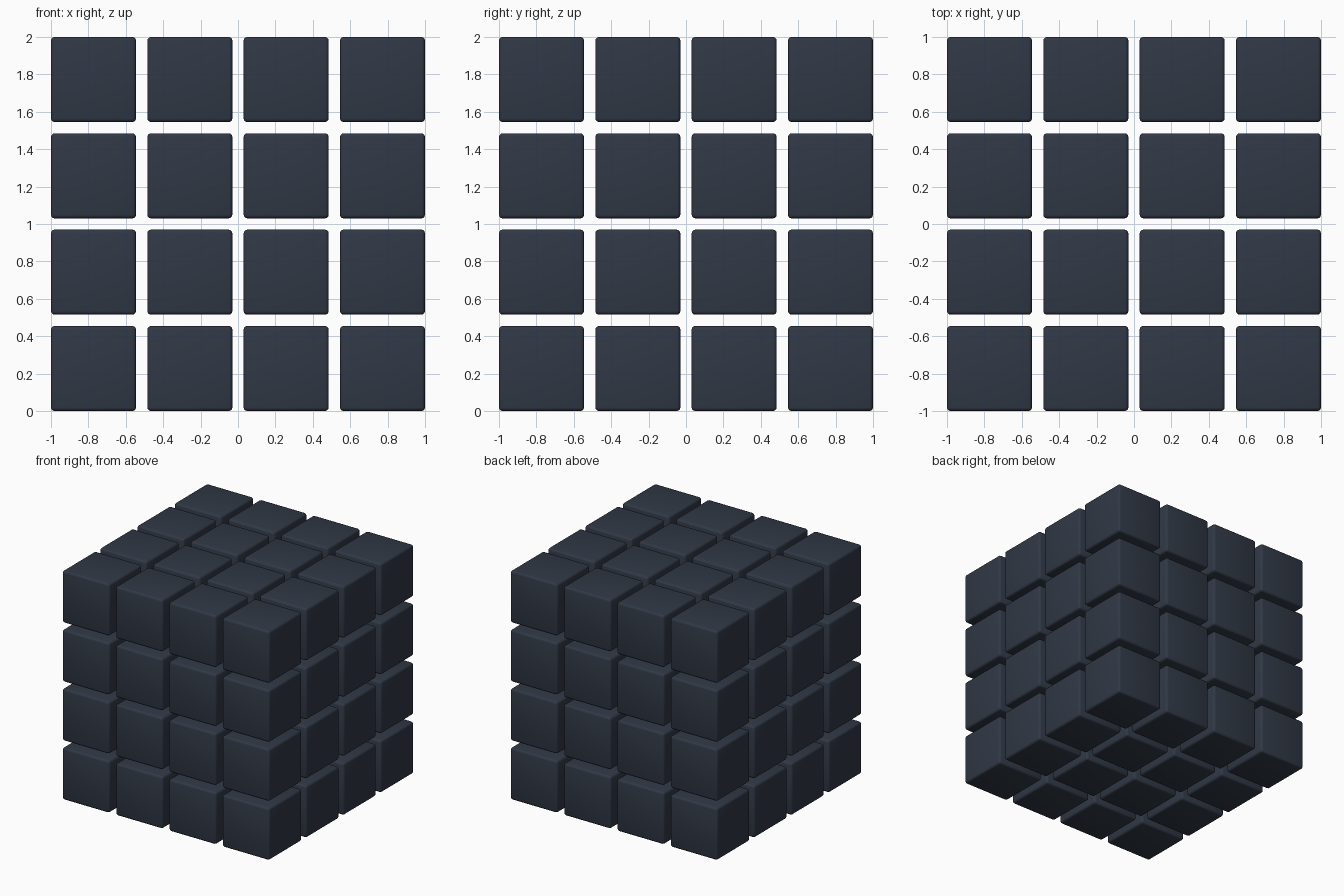
import bpy
import math

if "Cube" in bpy.data.objects:
    bpy.data.objects.remove(bpy.data.objects["Cube"])

COUNT = 4
SIZE = 0.455
PITCH = (2.0 - SIZE) / (COUNT - 1)

# Dark slate material
slate = bpy.data.materials.new("dark_slate")
slate.diffuse_color = (0.03, 0.04, 0.06, 1.0)
slate.use_nodes = True
slate.node_tree.nodes["Principled BSDF"].inputs["Base Color"].default_value = slate.diffuse_color

# One small block in the lower front left corner
start = -1.0 + SIZE / 2
bpy.ops.mesh.primitive_cube_add(size=SIZE, location=(start, start, SIZE / 2))
blocks = bpy.context.object
blocks.name = "block_grid"
blocks.data.materials.append(slate)

# Softly rounded edges
bevel = blocks.modifiers.new("rounded_edges", 'BEVEL')
bevel.width = 0.02
bevel.segments = 3
bevel.limit_method = 'NONE'
bpy.ops.object.modifier_apply(modifier=bevel.name)
bpy.ops.object.shade_smooth_by_angle(angle=math.radians(35))

# Repeat the block along each axis
for axis in range(3):
    array = blocks.modifiers.new("repeat_" + "xyz"[axis], 'ARRAY')
    array.count = COUNT
    array.use_relative_offset = False
    array.use_constant_offset = True
    offset = [0.0, 0.0, 0.0]
    offset[axis] = PITCH
    array.constant_offset_displace = offset
